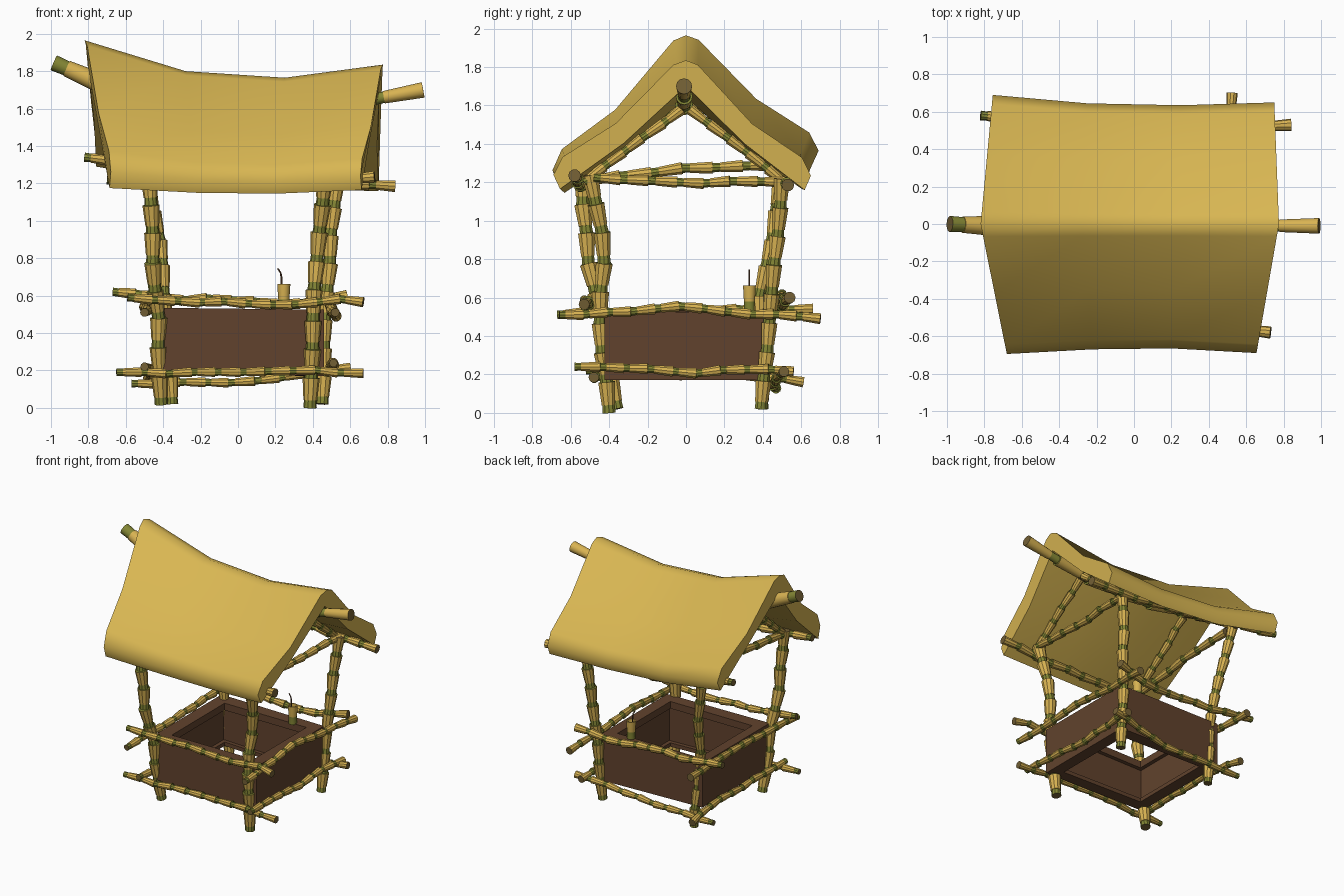
import bpy, bmesh, math, random
from mathutils import Vector

if "Cube" in bpy.data.objects:
    bpy.data.objects.remove(bpy.data.objects["Cube"])

random.seed(4)


def mat(name, c):
    m = bpy.data.materials.new(name)
    m.diffuse_color = (*c, 1)
    m.use_nodes = True
    m.node_tree.nodes["Principled BSDF"].inputs["Base Color"].default_value = m.diffuse_color
    return m


STRAW = mat("thatch yellow", (.69, .47, .085))
CANE = mat("cane yellow", (.69, .45, .085))
GREEN = mat("node green", (.23, .24, .035))
TIP = mat("cut end brown", (.17, .115, .035))
WOOD = mat("dark wood", (.12, .055, .026))


def finish(name, bm, mats, angle):
    bmesh.ops.recalc_face_normals(bm, faces=bm.faces)
    me = bpy.data.meshes.new(name)
    bm.to_mesh(me)
    bm.free()
    for m in mats:
        me.materials.append(m)
    ob = bpy.data.objects.new(name, me)
    bpy.context.collection.objects.link(ob)
    bpy.context.view_layer.objects.active = ob
    ob.select_set(True)
    bpy.ops.object.shade_smooth_by_angle(angle=math.radians(angle))
    ob.select_set(False)
    return ob


def bamboo(name, pts, r, seg=.15, sides=10, jitter=.006, r_end=None):
    """Lofted cane along a polyline: tapered yellow lengths with narrower green nodes."""
    pts = [Vector(p) for p in pts]
    r_end = r_end or r
    lens = [(b - a).length for a, b in zip(pts, pts[1:])]
    total = sum(lens)

    def at(d):
        for a, b, l in zip(pts, pts[1:], lens):
            if d <= l:
                return a.lerp(b, d / l)
            d -= l
        return pts[-1].copy()

    n = max(2, round(total / seg))
    nodes = [at(total * i / n) for i in range(n + 1)]
    for p in nodes[1:-1]:
        p += Vector([random.uniform(-jitter, jitter) for _ in range(3)])
    bm = bmesh.new()
    rings, cols = [], []

    def ring(c, d, rad):
        u = d.cross(Vector((0, 0, 1)) if abs(d.z) < .8 else Vector((0, 1, 0))).normalized()
        v = d.cross(u)
        rings.append([bm.verts.new(c + rad * (u * math.cos(a) + v * math.sin(a)))
                      for a in (2 * math.pi * k / sides for k in range(sides))])

    for i in range(n):
        a, b = nodes[i], nodes[i + 1]
        d = (b - a).normalized()
        R = r + (r_end - r) * i / n
        g = .26
        for t, k, col in ((0, .86, 1), (g, .80, 0), (g, .88, 0), (1, 1.1, 1)):
            ring(a.lerp(b, t), d, R * k)
            cols.append(col)
    for i in range(len(rings) - 1):
        for k in range(sides):
            q = (k + 1) % sides
            f = bm.faces.new((rings[i][k], rings[i][q], rings[i + 1][q], rings[i + 1][k]))
            f.material_index = cols[i]
    for end in (rings[0], rings[-1]):
        bm.faces.new(end).material_index = 2
    return finish(name, bm, (CANE, GREEN, TIP), 35)


# corner posts
bamboo("front_left_post", [(-.41, -.36, .02), (-.43, -.44, .5), (-.45, -.5, .75), (-.465, -.53, 1.0), (-.475, -.54, 1.24)], .042)
bamboo("front_right_post", [(.385, -.4, 0), (.4, -.45, .5), (.42, -.42, .85), (.465, -.5, 1.24)], .042)
bamboo("back_right_post", [(.45, .39, .02), (.47, .44, .55), (.49, .47, .85), (.53, .5, 1.22)], .04)
bamboo("back_left_post", [(-.35, .4, .02), (-.39, .38, .6), (-.42, .44, .9), (-.5, .5, 1.33)], .036)

# rails round the box
bamboo("front_upper_rail", [(-.59, -.53, .59), (-.3, -.5, .57), (0, -.49, .565), (.25, -.5, .55), (.5, -.5, .58), (.67, -.53, .565)], .026, .13)
bamboo("back_upper_rail", [(-.67, .5, .62), (-.3, .49, .58), (0, .47, .58), (.3, .49, .55), (.58, .54, .6)], .028, .13)
bamboo("front_lower_rail", [(-.65, -.48, .19), (-.3, -.47, .185), (0, -.46, .19), (.3, -.48, .205), (.67, -.48, .185)], .025, .13)
bamboo("back_lower_rail", [(-.57, .47, .13), (-.2, .46, .14), (.1, .45, .14), (.4, .48, .19), (.6, .51, .215)], .025, .13)
bamboo("right_upper_rail", [(.52, -.66, .51), (.5, -.3, .53), (.5, 0, .555), (.5, .3, .52), (.525, .7, .49)], .027, .13)
bamboo("left_upper_rail", [(-.5, -.67, .51), (-.48, -.2, .53), (-.48, .2, .54), (-.5, .66, .54)], .027, .13)
bamboo("right_lower_rail", [(.51, -.58, .24), (.5, -.3, .235), (.5, 0, .205), (.5, .3, .23), (.52, .56, .215)], .026, .13)
bamboo("left_lower_rail", [(-.5, -.52, .22), (-.47, 0, .2), (-.46, .4, .19), (-.48, .61, .16)], .026, .13)

# roof frame: ridge, eave poles, ties, rafters
bamboo("ridge_pole", [(-.985, 0, 1.845), (-.79, -.01, 1.745), (-.3, -.01, 1.62), (.3, -.01, 1.585), (.75, -.01, 1.65), (.99, -.01, 1.7)], .05, .28, 12, .003, .036)
bamboo("front_eave_pole", [(-.7, -.57, 1.22), (-.25, -.55, 1.19), (.25, -.55, 1.18), (.73, -.58, 1.235)], .03, .14)
bamboo("back_eave_pole", [(-.82, .58, 1.34), (-.5, .56, 1.31), (0, .54, 1.24), (.4, .52, 1.2), (.84, .53, 1.185)], .03, .14)
bamboo("right_tie", [(.49, -.48, 1.225), (.49, 0, 1.2), (.52, .52, 1.2)], .028)
bamboo("left_tie", [(-.48, -.5, 1.21), (-.48, -.05, 1.27), (-.48, .45, 1.29)], .03)
bamboo("front_right_rafter", [(.48, -.53, 1.2), (.48, -.02, 1.58)], .027, .12)
bamboo("back_right_rafter", [(.5, .52, 1.19), (.48, .02, 1.58)], .027, .12)
bamboo("front_left_rafter", [(-.48, -.54, 1.21), (-.48, -.02, 1.62)], .027, .12)
bamboo("back_left_rafter", [(-.49, .55, 1.3), (-.48, .02, 1.63)], .027, .12)

# sagging thatch roof: one half profile (y fraction, drop fraction) on four stations
OUT = [(.095, .035), (.53, .49), (.93, .75), (1, .89), (.95, 1)]
INN = [(.47, .645)]
# ridge x, ridge z, front eave (x, y, z), back eave (x, y, z), inset of the underside
STATIONS = [
    (-.82, 1.965, (-.68, -.695, 1.175), (-.755, .69, 1.29), .02),
    (-.28, 1.80, (-.22, -.67, 1.15), (-.25, .645, 1.2), 0),
    (.25, 1.765, (.2, -.665, 1.145), (.25, .635, 1.165), 0),
    (.775, 1.835, (.655, -.69, 1.165), (.75, .65, 1.16), -.02),
]
bm = bmesh.new()
loops = []
for rx, rz, fe, be, inset in STATIONS:
    def pt(e, s, h, dx=0):
        return bm.verts.new((rx + (e[0] - rx) * s + dx, e[1] * s, rz + (e[2] - rz) * h))
    loop = [pt(fe, 0, 0)]
    loop += [pt(be, *p) for p in OUT] + [pt(be, *p, inset) for p in INN]
    loop += [pt(fe, 0, .2, inset)]
    loop += [pt(fe, *p, inset) for p in INN] + [pt(fe, *p) for p in reversed(OUT)]
    loops.append(loop)
N = len(loops[0])
for a, b in zip(loops, loops[1:]):
    for k in range(N):
        q = (k + 1) % N
        bm.faces.new((a[k], a[q], b[q], b[k]))
for e in (loops[0], loops[-1]):
    bm.faces.new(e)
finish("thatch_roof", bm, (STRAW,), 55)

# open wooden box: outer and inner rings joined at top and bottom, with a stepped rim
bm = bmesh.new()
rects = [(0, .17, 0), (0, .525, .01), (.09, .525, 0), (.09, .47, 0), (.06, .47, 0), (.06, .2, 0), (.09, .2, 0), (.09, .17, 0)]
rings = []
for w, z, lift in rects:
    x0, x1, y0, y1 = -.43 + w, .46 - w, -.425 + w, .41 - w
    rings.append([bm.verts.new((x, y, z + lift * (x < 0) + (.02 if z < .3 and x < 0 else 0)))
                  for x, y in ((x0, y0), (x1, y0), (x1, y1), (x0, y1))])
for i in range(len(rings)):
    a, b = rings[i], rings[(i + 1) % len(rings)]
    for k in range(4):
        q = (k + 1) % 4
        bm.faces.new((a[k], a[q], b[q], b[k]))
finish("wooden_box", bm, (WOOD,), 20)


# drinking cup with bent straw
def tube(name, stops, mats, sides=10):
    bm = bmesh.new()
    rs = [[bm.verts.new((x + r * math.cos(2 * math.pi * k / sides), y + r * math.sin(2 * math.pi * k / sides), z))
           for k in range(sides)] for x, y, z, r in stops]
    for a, b in zip(rs, rs[1:]):
        for k in range(sides):
            q = (k + 1) % sides
            bm.faces.new((a[k], a[q], b[q], b[k]))
    bm.faces.new(rs[0])
    bm.faces.new(rs[-1])
    if len(mats) > 1:
        for f in bm.faces:
            f.material_index = int(f.calc_center_median().z < .575)
    finish(name, bm, mats, 40)


tube("cup", [(.245, .33, .52, .029), (.245, .33, .57, .029), (.245, .33, .58, .03), (.245, .33, .662, .035),
             (.245, .33, .662, .027), (.245, .33, .62, .025)], (CANE, GREEN))
tube("cup_straw", [(.235, .33, .6, .005), (.232, .33, .7, .005), (.228, .33, .722, .005), (.213, .33, .745, .005)], (WOOD,), 6)
